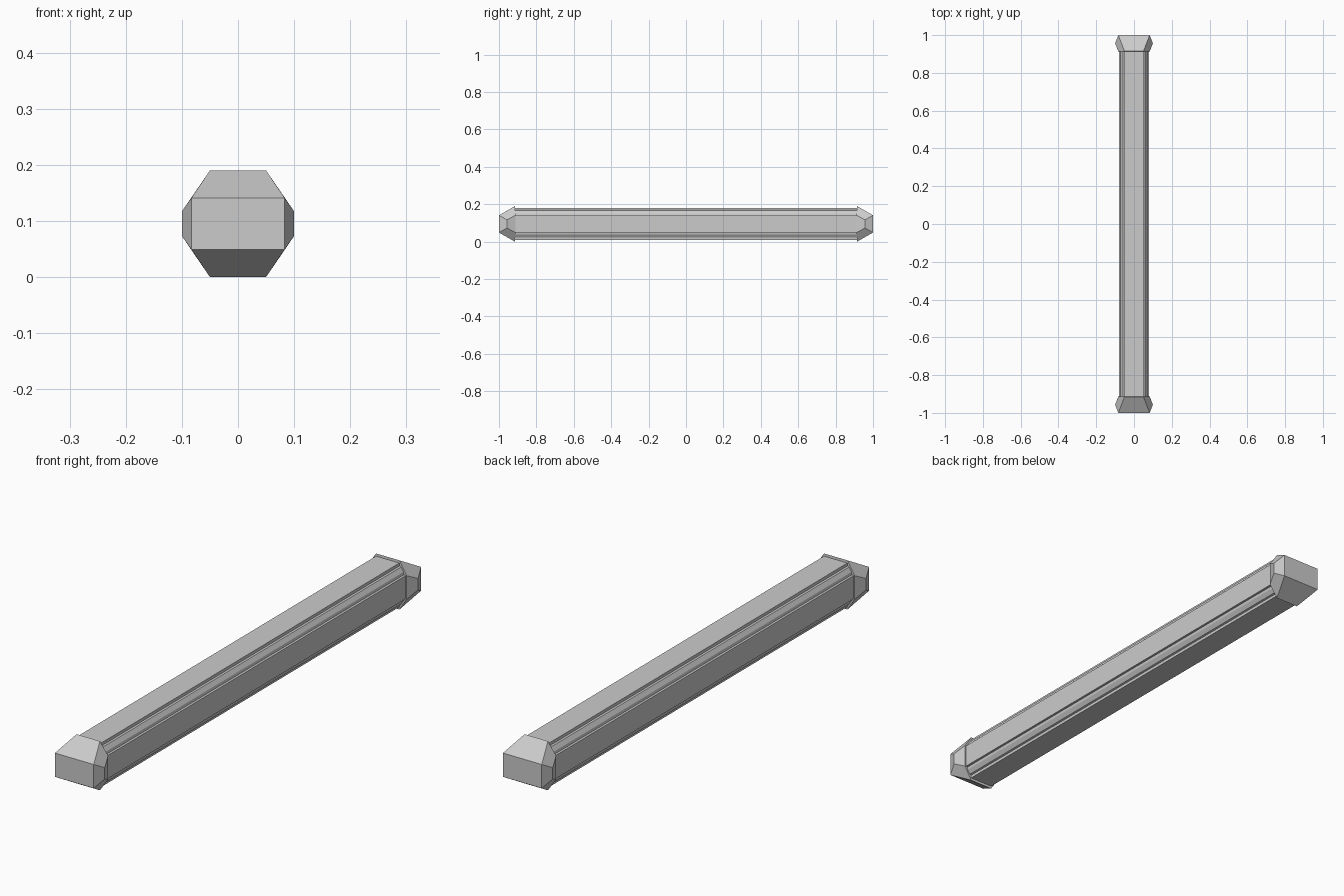
import bpy, bmesh

if "Cube" in bpy.data.objects:
    bpy.data.objects.remove(bpy.data.objects["Cube"])

MID = 0.095  # height of the long axis


def add_object(name, bm):
    bmesh.ops.recalc_face_normals(bm, faces=bm.faces)
    mesh = bpy.data.meshes.new(name)
    bm.to_mesh(mesh)
    bm.free()
    obj = bpy.data.objects.new(name, mesh)
    bpy.context.collection.objects.link(obj)
    return obj


# Bar: one quarter of the stepped section, mirrored round and extruded
quarter = [(0.05, 0.085), (0.051, 0.074), (0.058, 0.072),
           (0.069, 0.056), (0.071, 0.046), (0.079, 0.045)]
right = quarter + [(x, -z) for x, z in reversed(quarter)]
section = right + [(-x, z) for x, z in reversed(right)]
bm = bmesh.new()
face = bm.faces.new([bm.verts.new((x, -0.915, MID + z)) for x, z in section])
ext = bmesh.ops.extrude_face_region(bm, geom=[face], use_keep_orig=True)
moved = [v for v in ext["geom"] if isinstance(v, bmesh.types.BMVert)]
bmesh.ops.translate(bm, verts=moved, vec=(0, 1.83, 0))
add_object("bar", bm)


# End caps: faceted octagonal blocks, built as hulls
def end_cap(name, side):
    corners = [(0.083, 1.0, 0.046),     # outer face
               (0.05, 0.915, 0.095),    # top and bottom edges
               (0.1, 0.957, 0.022),     # side edges
               (0.083, 0.912, 0.046)]   # inner face
    bm = bmesh.new()
    for x, y, z in corners:
        for sx in (-1, 1):
            for sz in (-1, 1):
                bm.verts.new((sx * x, side * y, MID + sz * z))
    bmesh.ops.convex_hull(bm, input=bm.verts)
    bmesh.ops.dissolve_limit(bm, angle_limit=0.03, verts=bm.verts, edges=bm.edges)
    return add_object(name, bm)


end_cap("front_cap", -1)
end_cap("back_cap", 1)
